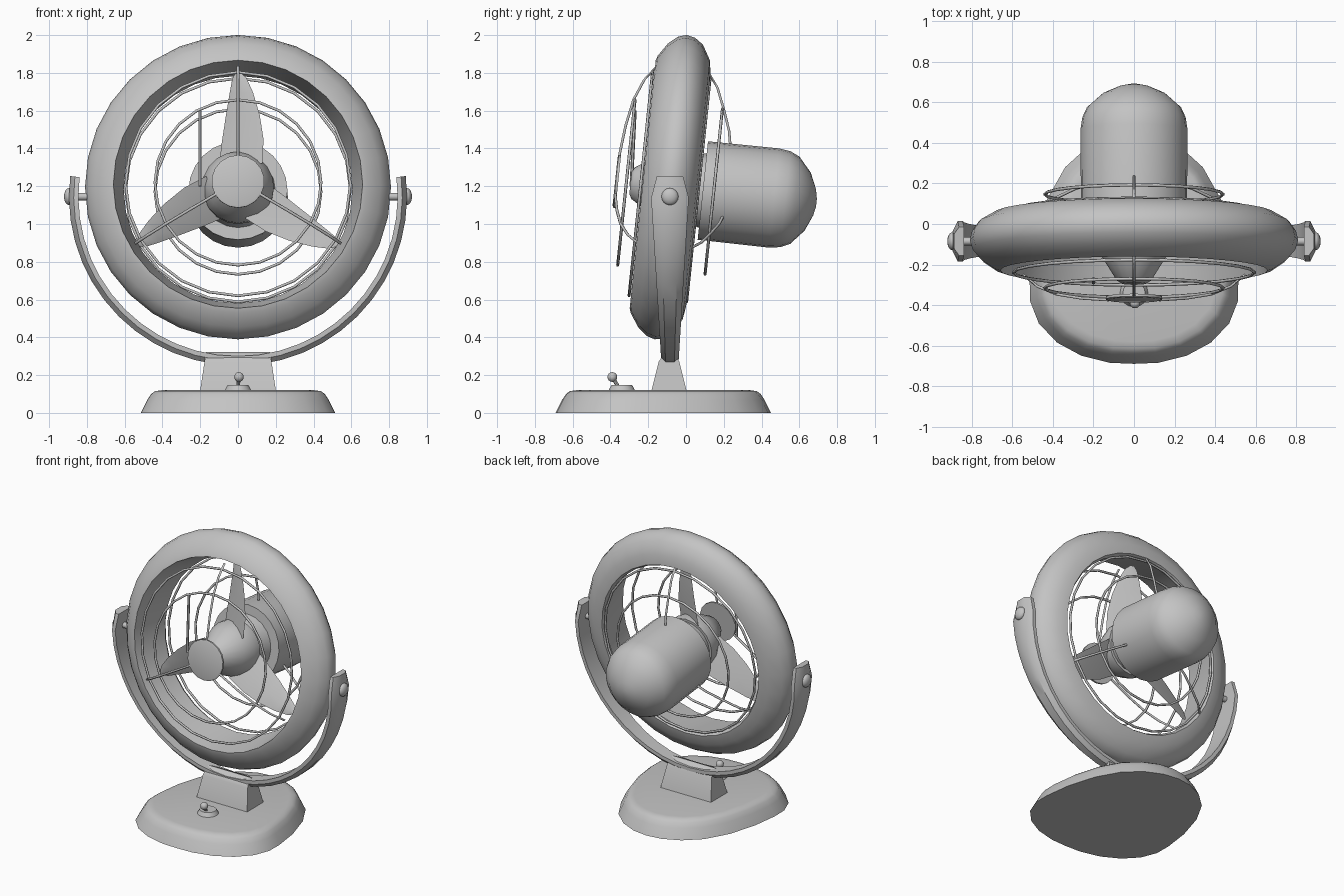
import bpy, bmesh, math
from mathutils import Matrix, Vector

cube = bpy.data.objects.get("Cube")
if cube:
    bpy.data.objects.remove(cube, do_unlink=True)

grey = bpy.data.materials.new("plain_grey")
grey.use_nodes = True
COLOUR = (0.55, 0.55, 0.55, 1)
grey.diffuse_color = COLOUR
grey.node_tree.nodes["Principled BSDF"].inputs["Base Color"].default_value = COLOUR

# The fan head leans back on its pivots
HEAD = Matrix.Translation((0, -0.08, 1.195)) @ Matrix.Rotation(math.radians(-6), 4, 'X')


def finish(name, bm, matrix=None, angle=40):
    bmesh.ops.recalc_face_normals(bm, faces=bm.faces)
    if matrix:
        bm.transform(matrix)
    mesh = bpy.data.meshes.new(name)
    bm.to_mesh(mesh)
    bm.free()
    mesh.materials.append(grey)
    obj = bpy.data.objects.new(name, mesh)
    bpy.context.collection.objects.link(obj)
    bpy.ops.object.select_all(action='DESELECT')
    obj.select_set(True)
    bpy.context.view_layer.objects.active = obj
    bpy.ops.object.shade_smooth_by_angle(angle=math.radians(angle))
    return obj


def loft(name, rings, closed=False, caps=True, matrix=None, angle=40):
    """Skin a list of point loops; closed joins the last loop to the first."""
    bm = bmesh.new()
    loops = [[bm.verts.new(p) for p in ring] for ring in rings]
    pairs = list(zip(loops, loops[1:]))
    if closed:
        pairs.append((loops[-1], loops[0]))
    for a, b in pairs:
        for i in range(len(a)):
            j = (i + 1) % len(a)
            bm.faces.new((a[i], a[j], b[j], b[i]))
    if caps and not closed:
        bm.faces.new(loops[0])
        bm.faces.new(loops[-1])
    return finish(name, bm, matrix, angle)


def lathe(name, profile, sides, closed=False, angle=40):
    """Turn (forward, radius) points about the fan axis."""
    turn = [2 * math.pi * i / sides for i in range(sides)]
    rings = [[(r * math.sin(a), -f, r * math.cos(a)) for a in turn] for f, r in profile]
    return loft(name, rings, closed, matrix=HEAD, angle=angle)


def ball(name, radius, centre):
    bm = bmesh.new()
    bmesh.ops.create_uvsphere(bm, u_segments=14, v_segments=8, radius=radius)
    return finish(name, bm, Matrix.Translation(centre), 60)


def rod(name, start, end, r1, r2=None, sides=12):
    start, end = Vector(start), Vector(end)
    d = end - start
    bm = bmesh.new()
    bmesh.ops.create_cone(bm, cap_ends=True, segments=sides, radius1=r1,
                          radius2=r1 if r2 is None else r2, depth=d.length)
    turn = d.to_track_quat('Z', 'Y').to_matrix().to_4x4()
    return finish(name, bm, Matrix.Translation((start + end) / 2) @ turn)


# Outer ring
lathe("outer_ring", [(0.15, 0.66), (0.142, 0.685), (0.095, 0.755), (0.045, 0.797),
                     (0, 0.81), (-0.045, 0.8), (-0.09, 0.768), (-0.135, 0.69),
                     (-0.146, 0.62), (-0.12, 0.605), (0, 0.63)], 32, closed=True)

# Motor housing, hub and shaft
lathe("motor_housing", [(-0.17, 0.262), (-0.55, 0.264), (-0.61, 0.255), (-0.66, 0.232),
                        (-0.728, 0.155), (-0.765, 0.07), (-0.775, 0.02)], 24)
lathe("motor_collar", [(-0.05, 0.17), (-0.18, 0.2)], 20)
lathe("blade_hub", [(0.215, 0.06), (0.2, 0.085), (0.08, 0.16), (0.0, 0.19), (-0.06, 0.19)], 20)
lathe("guard_badge", [(0.297, 0.128), (0.293, 0.14), (0.28, 0.14)], 18, angle=25)

# Wire guards
WIRE = 0.008
for side, f_inner, f_outer in (("front", 0.237, 0.16), ("rear", -0.228, -0.146)):
    for size, radius, f in (("inner", 0.44, f_inner), ("outer", 0.595, f_outer)):
        section = [(f + WIRE * math.cos(k * math.pi / 3), radius + WIRE * math.sin(k * math.pi / 3))
                   for k in range(6)]
        lathe(f"{side}_guard_{size}_wire", section, 24, closed=True, angle=70)

SPOKES = {"front": [(0.288, 0.1), (0.288, 0.15), (0.272, 0.3), (0.245, 0.44), (0.2, 0.55), (0.14, 0.63)],
          "rear": [(-0.29, 0.25), (-0.275, 0.33), (-0.235, 0.44), (-0.19, 0.55), (-0.13, 0.63)]}
for side, path in SPOKES.items():
    for n in range(3):
        spin = Matrix.Rotation(math.radians(120 * n), 4, 'Y')
        rings = [[(WIRE * math.cos(k * math.pi / 3), -f + WIRE * math.sin(k * math.pi / 3), r)
                  for k in range(6)] for f, r in path]
        loft(f"{side}_guard_spoke_{n + 1}", rings, matrix=HEAD @ spin, angle=70)
rod("guard_clip", (-0.2, -0.27, 1.6), (-0.2, -0.29, 1.2), 0.009, sides=6)

# Three twisted blades: radius, left edge, right edge, half depth
BLADE = [(0.12, -0.1, 0.13, 0.06), (0.25, -0.085, 0.135, 0.055), (0.38, -0.065, 0.115, 0.045),
         (0.5, -0.045, 0.08, 0.03), (0.58, -0.03, 0.045, 0.015), (0.61, -0.012, 0.015, 0.005)]
for n in range(3):
    spin = Matrix.Rotation(math.radians(120 * n), 4, 'Y')
    rings = []
    for r, left, right, d in BLADE:
        mid = (left + right) / 2
        rings.append([(left, d, r), (mid, -0.012, r), (right, -d, r), (mid, 0.004, r)])
    loft(f"blade_{n + 1}", rings, matrix=HEAD @ spin, angle=50)

# Yoke: a curved strap tapering towards the bottom
PIVOT_Y, PIVOT_Z = -0.085, 1.145
rings = []
STEPS = 26
for i in range(STEPS + 1):
    a = math.radians(-7 + 194 * i / STEPS)
    c, s = math.cos(a), math.sin(a)
    w = 0.04 + 0.06 * min(1, 1 - 0.9 * s if s > 0 else 1)
    if i in (0, STEPS):
        w = 0.07
    section = [(-w, 0.845), (-w, 0.87), (-w / 2, 0.895), (w / 2, 0.895), (w, 0.87), (w, 0.845)]
    rings.append([(r * c, PIVOT_Y + y, PIVOT_Z - r * s) for y, r in section])
loft("yoke", rings, angle=35)

# Pivot pins and knobs
for side, sx in (("left", 1), ("right", -1)):
    rod(f"{side}_pivot_pin", (sx * 0.77, PIVOT_Y, PIVOT_Z), (sx * 0.9, PIVOT_Y, PIVOT_Z), 0.02)
    knob = ball(f"{side}_knob", 0.045, (0, 0, 0))
    knob.scale = (0.6, 1, 1)
    knob.location = (sx * 0.895, PIVOT_Y, PIVOT_Z)

# Neck: wedge with a rounded crest
neck = [(-0.185, 0.11), (-0.145, 0.27), (-0.12, 0.31), (-0.09, 0.322),
        (-0.06, 0.31), (-0.035, 0.27), (0.005, 0.11)]
loft("neck", [[(sx * (0.2 - 0.15 * (z - 0.12)), y, z) for y, z in neck] for sx in (-1, 1)])

# Base: rounded shield outline with sloping, softened sides
half = [(0.12, -0.685), (0.26, -0.65), (0.38, -0.585), (0.47, -0.49), (0.513, -0.38), (0.515, -0.27),
        (0.49, -0.08), (0.43, 0.12), (0.34, 0.28), (0.23, 0.38), (0.11, 0.435)]
outline = [(0, -0.69)] + half + [(0, 0.45)] + [(-x, y) for x, y in reversed(half)]
rings = []
for z, inset in ((0, 0), (0.07, 0.035), (0.1, 0.055), (0.115, 0.075), (0.12, 0.11)):
    rings.append([(x * (1 - inset / 0.515), -0.12 + (y + 0.12) * (1 - inset / 0.57), z)
                  for x, y in outline])
loft("base", rings)

# Switch
rod("switch_plate", (0, -0.34, 0.115), (0, -0.34, 0.147), 0.072, 0.055, 16)
rod("switch_lever", (0, -0.36, 0.14), (0.005, -0.39, 0.19), 0.01, sides=8)
ball("switch_tip", 0.026, (0.005, -0.39, 0.19))
